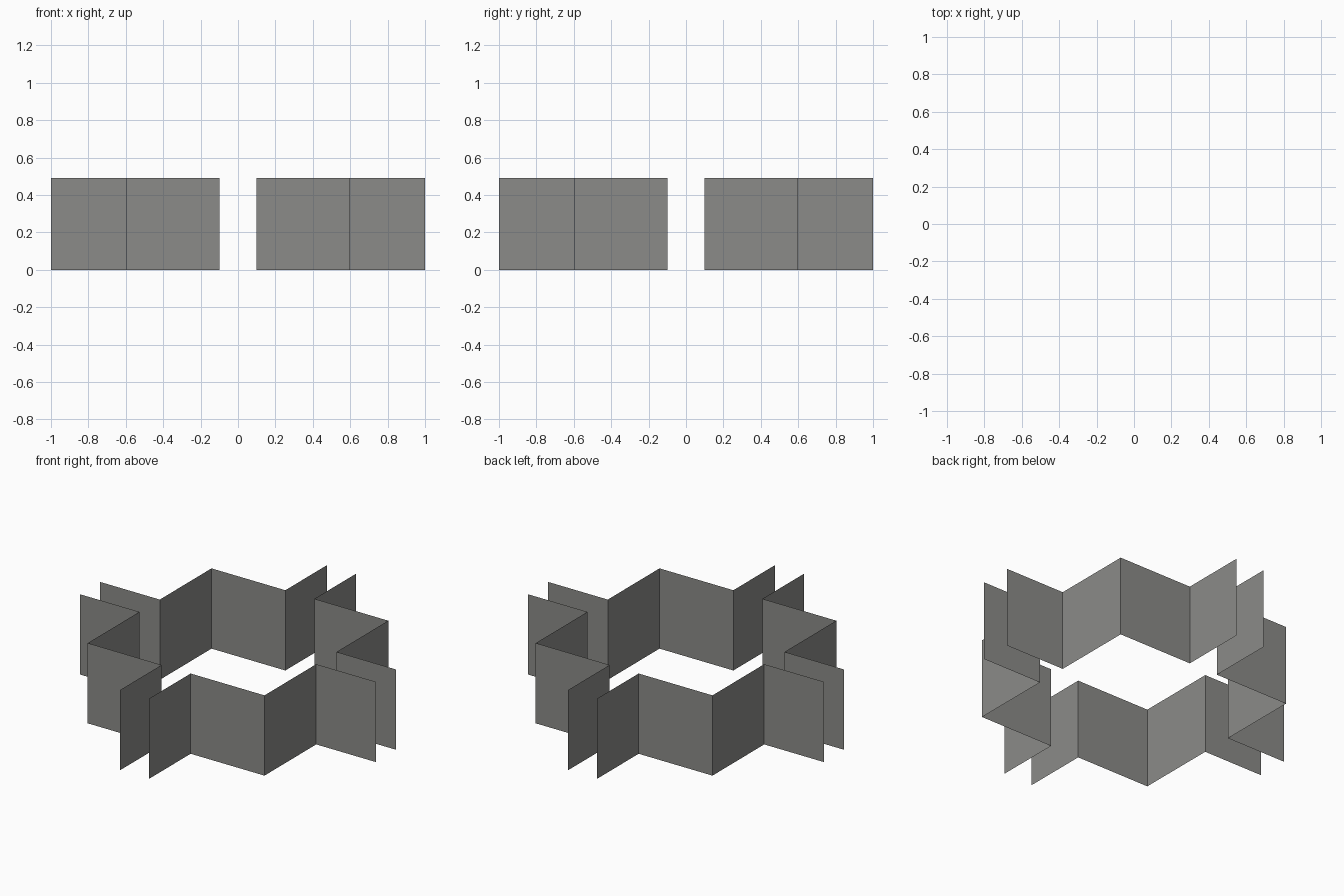
import bpy
import bmesh

if "Cube" in bpy.data.objects:
    bpy.data.objects.remove(bpy.data.objects["Cube"])

HEIGHT = 0.49    # wall height
GAP = 0.098      # half width of the four openings
INNER = 0.597    # corner of the central room
OUTER = 1.0      # end of the passage walls

grey = bpy.data.materials.new("wall grey")
grey.diffuse_color = (0.26, 0.26, 0.25, 1)
grey.use_nodes = True
grey.node_tree.nodes["Principled BSDF"].inputs["Base Color"].default_value = grey.diffuse_color

# One quarter of the cross-shaped plan: passage wall, two room walls, passage wall
plan = [(OUTER, GAP), (INNER, GAP), (INNER, INNER), (GAP, INNER), (GAP, OUTER)]

# Raise the plan into paper-thin vertical sheets
bm = bmesh.new()
base = [bm.verts.new((x, y, 0)) for x, y in plan]
top = [bm.verts.new((x, y, HEIGHT)) for x, y in plan]
for i in range(len(plan) - 1):
    bm.faces.new((base[i], base[i + 1], top[i + 1], top[i]))

mesh = bpy.data.meshes.new("crossing_walls")
bm.to_mesh(mesh)
bm.free()
mesh.materials.append(grey)
walls = bpy.data.objects.new("crossing_walls", mesh)
bpy.context.collection.objects.link(walls)

# Mirror the quarter into all four corners
mirror = walls.modifiers.new("four corners", 'MIRROR')
mirror.use_axis = (True, True, False)
mirror.use_mirror_merge = False
